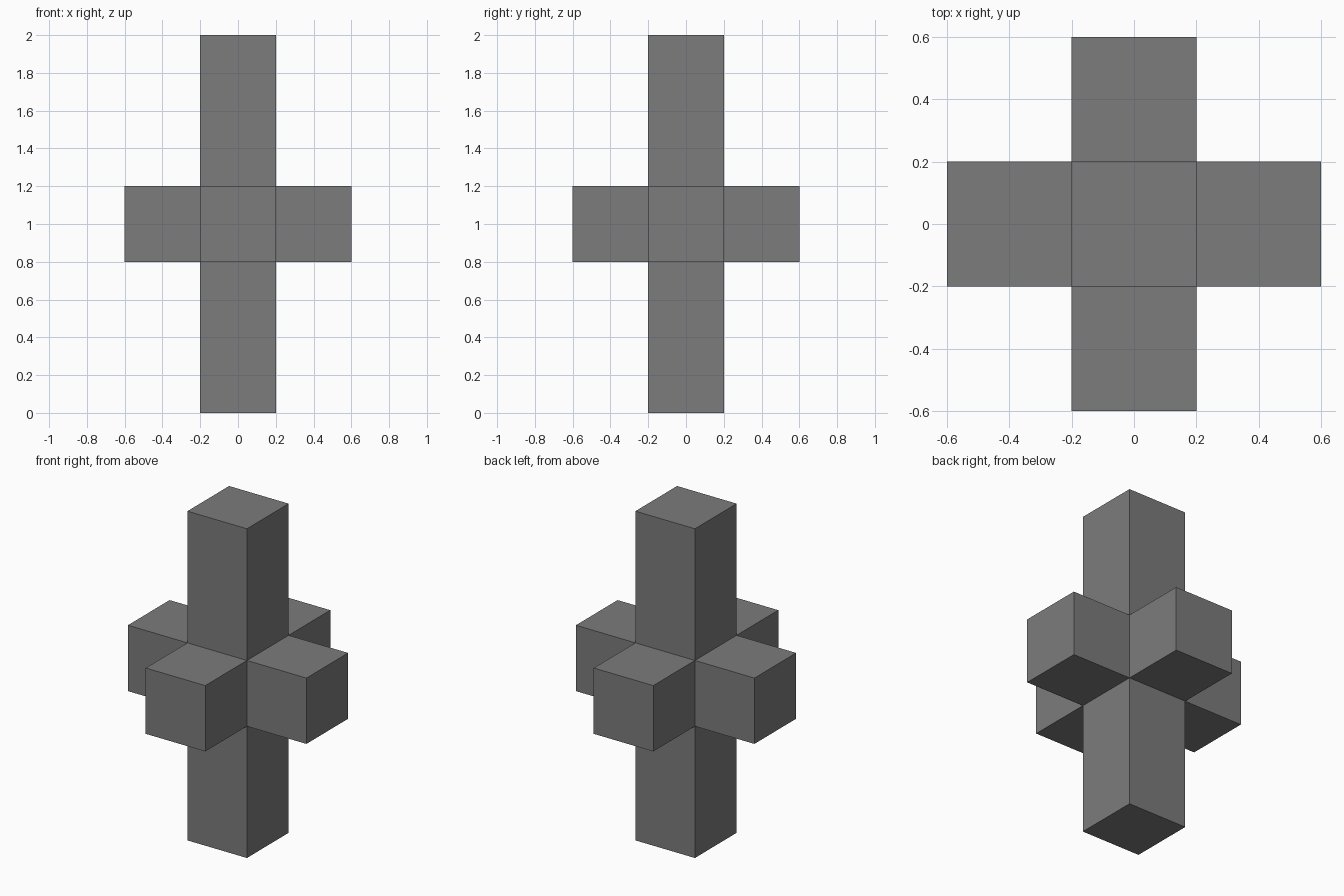
import bpy
import bmesh

default = bpy.data.objects.get("Cube")
if default:
    bpy.data.objects.remove(default, do_unlink=True)

WIDTH = 0.4         # thickness of every arm
SIDE_REACH = 0.4    # arm length beyond the central block
UP_REACH = 0.8
MID_HEIGHT = 1.0

# Single matte grey
grey = bpy.data.materials.new("dark grey")
grey.use_nodes = True
colour = (0.2, 0.2, 0.2, 1)
grey.diffuse_color = colour
grey.node_tree.nodes["Principled BSDF"].inputs["Base Color"].default_value = colour

# Central block, with each face pushed outward into an arm
bm = bmesh.new()
bmesh.ops.create_cube(bm, size=WIDTH)
bm.normal_update()
arms = bmesh.ops.extrude_discrete_faces(bm, faces=bm.faces[:])["faces"]
for face in arms:
    face.normal_update()
    direction = face.normal.copy()
    reach = UP_REACH if abs(direction.z) > 0.5 else SIDE_REACH
    bmesh.ops.translate(bm, verts=face.verts[:], vec=direction * reach)
bmesh.ops.recalc_face_normals(bm, faces=bm.faces[:])
bmesh.ops.translate(bm, verts=bm.verts[:], vec=(0, 0, MID_HEIGHT))

mesh = bpy.data.meshes.new("six_armed_cross")
bm.to_mesh(mesh)
bm.free()
mesh.materials.append(grey)
cross = bpy.data.objects.new("six_armed_cross", mesh)
bpy.context.collection.objects.link(cross)
